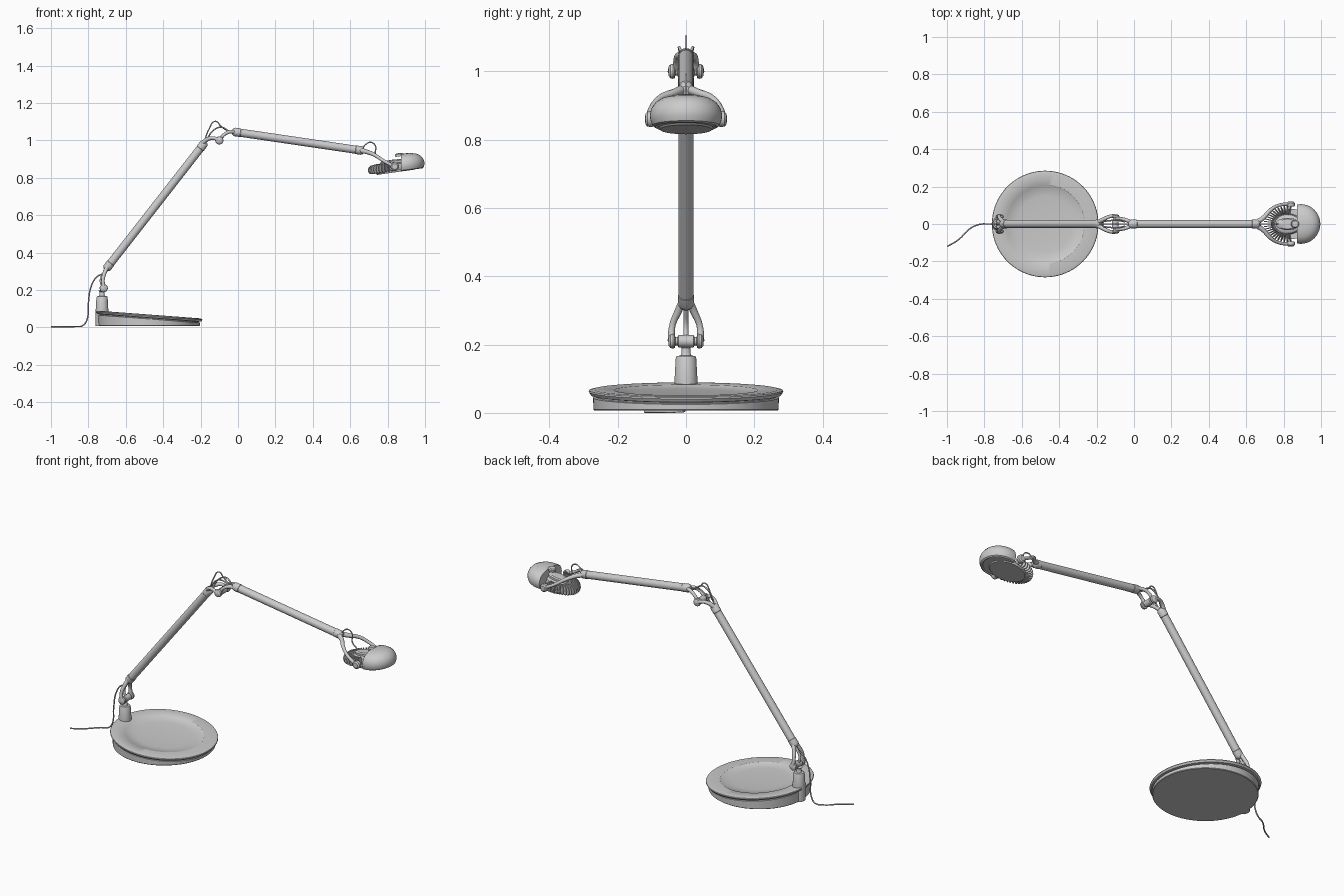
import bpy, bmesh, math
from mathutils import Vector, Matrix

if "Cube" in bpy.data.objects:
    bpy.data.objects.remove(bpy.data.objects["Cube"])

grey = bpy.data.materials.new("satin grey")
grey.use_nodes = True
grey.diffuse_color = (0.6, 0.6, 0.6, 1)
grey.node_tree.nodes["Principled BSDF"].inputs["Base Color"].default_value = (0.6, 0.6, 0.6, 1)


def finish(obj, angle=35):
    bpy.ops.object.select_all(action="DESELECT")
    obj.select_set(True)
    bpy.context.view_layer.objects.active = obj
    if obj.type == "CURVE":
        bpy.ops.object.convert(target="MESH")
        obj = bpy.context.object
    bpy.ops.object.shade_smooth_by_angle(angle=math.radians(angle))
    return obj


def add(name, bm):
    bmesh.ops.recalc_face_normals(bm, faces=bm.faces)
    mesh = bpy.data.meshes.new(name)
    bm.to_mesh(mesh)
    bm.free()
    mesh.materials.append(grey)
    obj = bpy.data.objects.new(name, mesh)
    bpy.context.collection.objects.link(obj)
    return finish(obj)


def lathe(profile, segments=48):
    """Spin (radius, height) points around z."""
    bm = bmesh.new()
    verts = [bm.verts.new((r, 0, z)) for r, z in profile]
    edges = [bm.edges.new(pair) for pair in zip(verts, verts[1:])]
    bmesh.ops.spin(bm, geom=verts + edges, axis=(0, 0, 1), cent=(0, 0, 0),
                   angle=math.tau, steps=segments)
    bmesh.ops.remove_doubles(bm, verts=bm.verts, dist=1e-5)
    return bm


def turned(name, profile, start, direction):
    """Lathed part placed at start with its axis along direction."""
    bm = lathe(profile, 32)
    turn = Vector(direction).to_track_quat("Z", "Y").to_matrix().to_4x4()
    bm.transform(Matrix.Translation(start) @ turn)
    return add(name, bm)


def tube(name, points, radius, widths=None):
    """Smooth round rod through the points."""
    curve = bpy.data.curves.new(name, "CURVE")
    curve.dimensions = "3D"
    curve.bevel_depth = radius
    curve.bevel_resolution = 3
    curve.use_fill_caps = True
    spline = curve.splines.new("BEZIER")
    spline.resolution_u = 10
    spline.bezier_points.add(len(points) - 1)
    for i, (p, co) in enumerate(zip(spline.bezier_points, points)):
        p.co = co
        p.handle_left_type = p.handle_right_type = "AUTO"
        p.radius = widths[i] if widths else 1
    curve.materials.append(grey)
    obj = bpy.data.objects.new(name, curve)
    bpy.context.collection.objects.link(obj)
    return finish(obj, 60)


def fork(name, points, radius, widths=None):
    for side, label in ((1, "left"), (-1, "right")):
        tube(f"{name}_{label}", [(x, y * side, z) for x, y, z in points], radius, widths)


def arm(name, a, b):
    """Tube with slightly thicker collars and rounded ends."""
    a, b = Vector(a), Vector(b)
    n = (b - a).length
    r = 0.0215
    turned(name, [(0, -0.012), (0.013, -0.009), (0.021, 0), (0.023, 0.006), (0.023, 0.035),
                  (r, 0.037), (r, n - 0.037), (0.023, n - 0.035), (0.023, n - 0.006),
                  (0.021, n), (0.013, n + 0.009), (0, n + 0.012)], a, b - a)


def hinge(name, x, z):
    """Sideways pivot: slim barrel between two rounded caps."""
    half = [(0, 0.052), (0.013, 0.051), (0.02, 0.046), (0.022, 0.038), (0.02, 0.033),
            (0.012, 0.031), (0.012, 0.025), (0.018, 0.022)]
    profile = half + [(r, -h) for r, h in reversed(half)]
    turned(name, profile, (x, 0, z), (0, 1, 0))


# Weighted base: flat foot, sloping rim and dished top
CX = -0.475
foot = lathe([(0, 0.007), (0.268, 0.007), (0.271, 0.01), (0.272, 0.045), (0.264, 0.047),
              (0.264, 0.05), (0.278, 0.052), (0.285, 0.062), (0.283, 0.066), (0.27, 0.069),
              (0.21, 0.067), (0.206, 0.064), (0.15, 0.059), (0.08, 0.056), (0, 0.055)], 80)
for v in foot.verts:
    if v.co.z > 0.02:
        v.co.z -= 0.075 * v.co.x
    v.co.x += CX
add("base", foot)

# Post and lower pivot
turned("post", [(0, 0.007), (0.034, 0.007), (0.034, 0.09), (0.03, 0.16), (0.027, 0.166),
                (0.016, 0.168), (0.013, 0.175), (0.013, 0.19), (0.02, 0.196), (0, 0.205)],
       (-0.727, 0, 0), (0, 0, 1))
hinge("lower_hinge", -0.718, 0.21)
fork("lower_fork", [(-0.698, 0.01, 0.325), (-0.712, 0.024, 0.295), (-0.722, 0.04, 0.255),
                    (-0.718, 0.043, 0.21)], 0.011, [1.1, 1, 0.85, 1])
tube("lower_link", [(-0.718, 0, 0.21), (-0.733, 0, 0.25), (-0.705, 0, 0.31)], 0.007)

# Arms and elbow
arm("lower_arm", (-0.703, 0, 0.315), (-0.18, 0, 0.985))
arm("upper_arm", (-0.022, 0, 1.046), (0.665, 0, 0.945))
hinge("elbow_hinge", -0.1, 1.0)
fork("elbow_lower_fork", [(-0.19, 0.01, 0.985), (-0.165, 0.024, 1.005), (-0.13, 0.04, 1.012),
                          (-0.1, 0.043, 1.0)], 0.011, [1.1, 1, 0.85, 1])
fork("elbow_upper_fork", [(-0.015, 0.01, 1.045), (-0.045, 0.022, 1.046), (-0.075, 0.029, 1.03),
                          (-0.1, 0.029, 1.0)], 0.01, [1.1, 1, 0.85, 1])
fork("elbow_stay", [(-0.17, 0.012, 1.0), (-0.13, 0.018, 1.055), (-0.09, 0.02, 1.07),
                    (-0.05, 0.012, 1.05)], 0.004)

# Cables
tube("power_cable", [(-0.998, -0.12, 0.004), (-0.94, -0.085, 0.004), (-0.87, -0.02, 0.005),
                     (-0.83, -0.003, 0.01), (-0.808, 0, 0.04), (-0.8, 0, 0.13),
                     (-0.785, 0, 0.22), (-0.755, 0, 0.27), (-0.715, 0, 0.29)], 0.0038)
tube("elbow_cable", [(-0.18, 0, 0.995), (-0.155, 0, 1.06), (-0.122, 0, 1.102),
                     (-0.09, 0, 1.075), (-0.06, 0, 1.055), (-0.02, 0, 1.05)], 0.0035)
tube("head_cable", [(0.66, 0, 0.95), (0.685, 0, 0.98), (0.71, 0, 0.99), (0.735, 0, 0.97),
                    (0.735, 0, 0.925), (0.77, 0, 0.89)], 0.0035)

# Yoke holding the head
fork("yoke", [(0.655, 0.008, 0.947), (0.69, 0.032, 0.938), (0.73, 0.075, 0.922),
              (0.775, 0.1, 0.893), (0.835, 0.108, 0.86)], 0.011, [1.3, 1.1, 0.9, 0.8, 0.9])
for side, label in ((1, "left"), (-1, "right")):
    turned(f"head_pivot_{label}", [(0, 0), (0.02, 0), (0.023, 0.006), (0.022, 0.02),
                                   (0.015, 0.026), (0, 0.027)],
           (0.838, side * 0.093, 0.86), (0, side, 0))

# Head parts are built level, then tilted together
TILT = Matrix.Translation((0.85, 0, 0.862)) @ Matrix.Rotation(math.radians(-8), 4, "Y")


def head_part(name, bm, x=0.0, z=0.0, scale=(1, 1, 1)):
    bm.transform(TILT @ Matrix.Translation((x, 0, z)) @ Matrix.Diagonal((*scale, 1)))
    return add(name, bm)


shell = lathe([(0, -0.026), (0.085, -0.026), (0.09, -0.03), (0.098, -0.026), (0.104, -0.012),
               (0.106, 0.004), (0.102, 0.022), (0.09, 0.04), (0.07, 0.052), (0.04, 0.06),
               (0, 0.063)])
cut = bmesh.ops.bisect_plane(shell, geom=shell.verts[:] + shell.edges[:] + shell.faces[:],
                             plane_co=(-0.02, 0, 0), plane_no=(-1, 0, 0.15), clear_outer=True)
bmesh.ops.holes_fill(shell, edges=[e for e in cut["geom_cut"] if isinstance(e, bmesh.types.BMEdge)])
head_part("head_shell", shell, 0.042)

# Lamp panel under the head
panel = lathe([(0, -0.006), (0.08, -0.006), (0.084, 0), (0.084, 0.006), (0, 0.006)])
head_part("lamp_panel", panel, -0.012, -0.025, (1.25, 0.95, 1))

# Heat sink core and knob
core = lathe([(0, -0.025), (0.06, -0.025), (0.066, -0.01), (0.06, 0.012), (0.05, 0.018), (0, 0.022)])
head_part("heat_sink_core", core, -0.035, 0, (1.3, 0.85, 1))
spine = lathe([(0, -0.01), (0.032, -0.01), (0.032, 0.03), (0.026, 0.036), (0, 0.038)])
head_part("head_spine", spine, -0.025, 0, (2, 1, 1))
knob = lathe([(0, 0), (0.022, 0), (0.022, 0.012), (0.017, 0.017), (0, 0.018)], 24)
head_part("head_knob", knob, 0.02, 0.05)

# Radial cooling fins around the rear half
fins = bmesh.new()
FIN = [(0.5, -0.022), (0.85, -0.024), (0.97, -0.018), (1, -0.004), (0.96, 0.012),
       (0.85, 0.022), (0.62, 0.026), (0.5, 0.018)]
COUNT = 25
for i in range(COUNT):
    a = math.radians(82 + 196 * i / (COUNT - 1))
    out = Vector((0.128 * math.cos(a), 0.098 * math.sin(a), 0))
    side = out.cross(Vector((0, 0, 1))).normalized() * 0.0022
    rings = []
    for s in (-1, 1):
        rings.append([fins.verts.new(out * r + side * s + Vector((-0.03, 0, z))) for r, z in FIN])
        fins.faces.new(rings[-1])
    for k in range(len(FIN)):
        j = (k + 1) % len(FIN)
        fins.faces.new((rings[0][k], rings[0][j], rings[1][j], rings[1][k]))
head_part("cooling_fins", fins)
